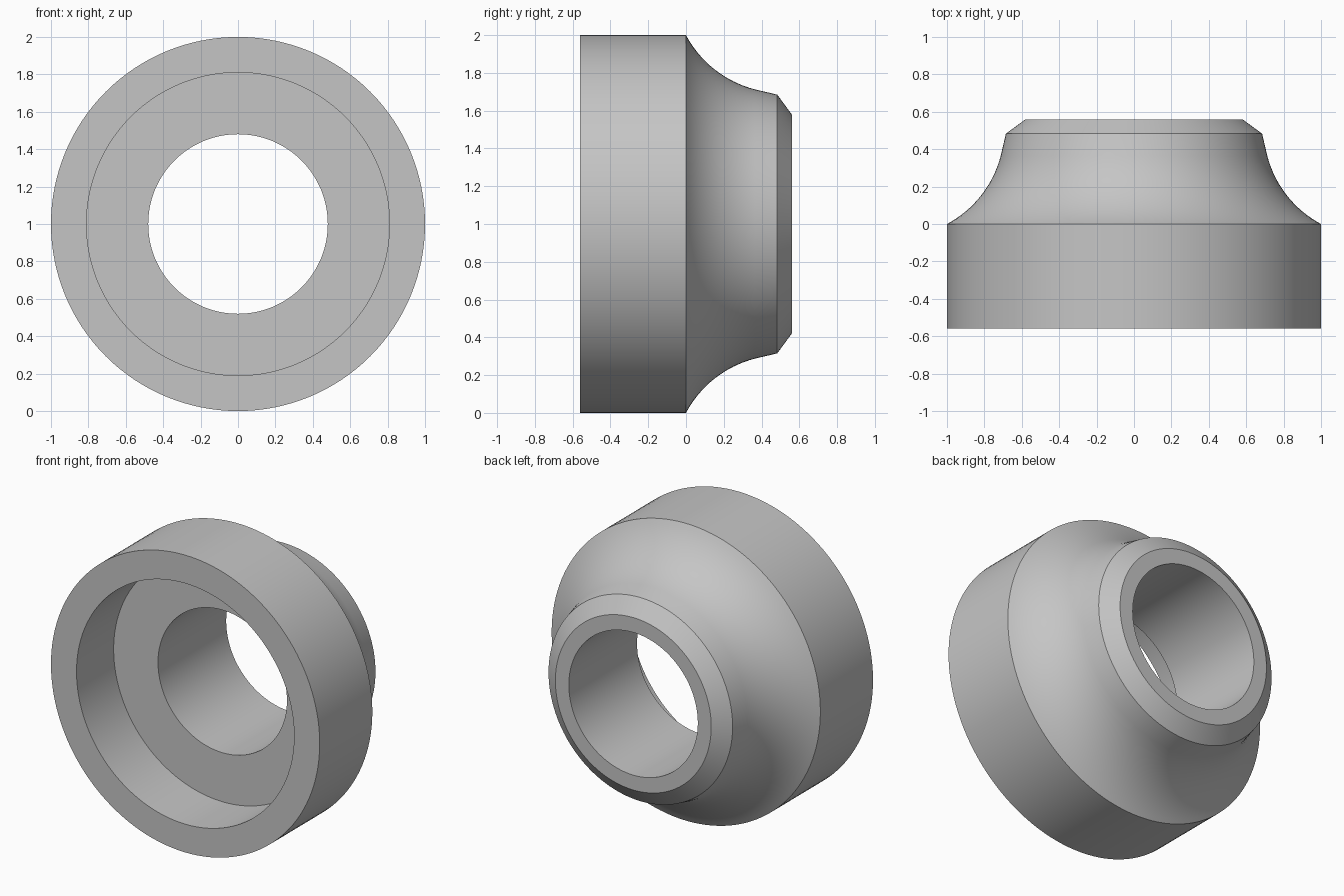
import bpy
import bmesh
from math import cos, sin, tan, pi, radians
from mathutils import Matrix, Vector

cube = bpy.data.objects.get("Cube")
if cube:
    bpy.data.objects.remove(cube, do_unlink=True)

SEGMENTS = 128
HALF_LENGTH = 0.56
BORE, COUNTERBORE = 0.48, 0.81
FLOOR_Y = -0.165

# Plain grey metal
grey = bpy.data.materials.new("grey metal")
grey.use_nodes = True
colour = (0.56, 0.56, 0.56, 1)
grey.diffuse_color = colour
grey.node_tree.nodes["Principled BSDF"].inputs["Base Color"].default_value = colour


def concave_arc(start, angle_from, angle_to, radius, steps):
    """Points (y, r) of a flare whose slope eases between two angles."""
    points = []
    for i in range(steps + 1):
        a = angle_from + (angle_to - angle_from) * i / steps
        points.append((start[0] + radius * (sin(angle_from) - sin(a)),
                       start[1] - radius * (cos(a) - cos(angle_from))))
    return points


# Closed profile as (y, radius): rim, flare, chamfered neck, bore, counterbore
flare = concave_arc((0, 1), radians(62), radians(14.5), 0.576, 16)
profile = [(-HALF_LENGTH, COUNTERBORE), (-HALF_LENGTH, 1)]
profile += flare
profile += [(0.483, 0.685), (HALF_LENGTH, 0.58),
            (HALF_LENGTH, BORE), (FLOOR_Y, BORE), (FLOOR_Y, COUNTERBORE)]

# Revolve the profile about the horizontal axis
bm = bmesh.new()
rings = []
for i in range(SEGMENTS):
    a = 2 * pi * i / SEGMENTS
    rings.append([bm.verts.new((r * sin(a), y, 1 + r * cos(a))) for y, r in profile])
count = len(profile)
for i, ring in enumerate(rings):
    after = rings[(i + 1) % SEGMENTS]
    for j in range(count):
        k = (j + 1) % count
        bm.faces.new((ring[j], ring[k], after[k], after[j]))
bmesh.ops.recalc_face_normals(bm, faces=bm.faces)

mesh = bpy.data.meshes.new("flanged_collar")
bm.to_mesh(mesh)
bm.free()
mesh.materials.append(grey)
collar = bpy.data.objects.new("flanged_collar", mesh)
bpy.context.collection.objects.link(collar)

# Smooth round walls, crisp machined edges
bpy.ops.object.select_all(action="DESELECT")
collar.select_set(True)
bpy.context.view_layer.objects.active = collar
bpy.ops.object.shade_smooth_by_angle(angle=radians(25))
